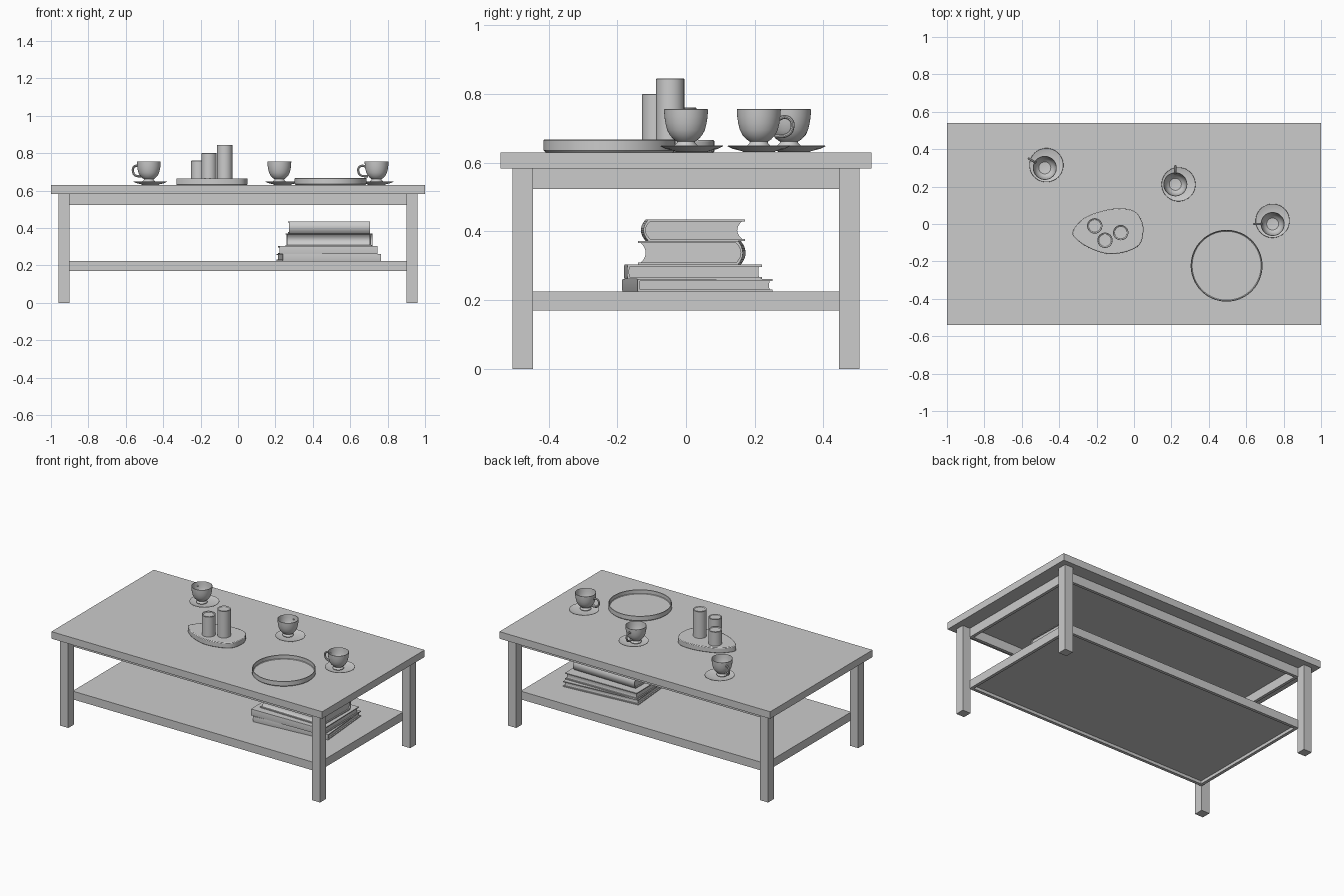
import bpy, bmesh, math
from mathutils import Vector, Matrix

if "Cube" in bpy.data.objects:
    bpy.data.objects.remove(bpy.data.objects["Cube"])


def finish(name, bm, smooth=True):
    bmesh.ops.remove_doubles(bm, verts=bm.verts, dist=1e-5)
    bmesh.ops.recalc_face_normals(bm, faces=bm.faces)
    mesh = bpy.data.meshes.new(name)
    bm.to_mesh(mesh)
    bm.free()
    ob = bpy.data.objects.new(name, mesh)
    bpy.context.collection.objects.link(ob)
    if smooth:
        shade(ob)
    return ob


def shade(ob):
    bpy.ops.object.select_all(action='DESELECT')
    ob.select_set(True)
    bpy.context.view_layer.objects.active = ob
    bpy.ops.object.shade_smooth_by_angle(angle=math.radians(35))


def box(name, x0, x1, y0, y1, z0, z1):
    bm = bmesh.new()
    size = Matrix.Diagonal((x1 - x0, y1 - y0, z1 - z0, 1))
    mid = Matrix.Translation(((x0 + x1) / 2, (y0 + y1) / 2, (z0 + z1) / 2))
    bmesh.ops.create_cube(bm, size=1, matrix=mid @ size)
    return finish(name, bm, False)


def lathe(name, profile, x, y, steps=48):
    """Revolve (radius, z) points around a vertical axis at x, y."""
    bm = bmesh.new()
    vs = [bm.verts.new((r, 0, z)) for r, z in profile]
    edges = [bm.edges.new(p) for p in zip(vs, vs[1:])]
    bmesh.ops.spin(bm, geom=vs + edges, cent=(0, 0, 0), axis=(0, 0, 1),
                   angle=math.tau, steps=steps, use_duplicate=False)
    ob = finish(name, bm)
    ob.location = (x, y, 0)
    return ob


def prism(name, points, direction):
    """Extrude a closed outline of 3D points along a direction."""
    bm = bmesh.new()
    face = bm.faces.new([bm.verts.new(p) for p in points])
    ext = bmesh.ops.extrude_face_region(bm, geom=[face])
    moved = [v for v in ext["geom"] if isinstance(v, bmesh.types.BMVert)]
    bmesh.ops.translate(bm, verts=moved, vec=direction)
    return finish(name, bm)


# Table top and legs
box("table_top", -1, 1, -0.54, 0.54, 0.583, 0.63)
for sx, side in ((-1, "left"), (1, "right")):
    for sy, end in ((-1, "front"), (1, "back")):
        x, y = sx * 0.93, sy * 0.475
        box(f"{end}_{side}_leg", x - 0.03, x + 0.03, y - 0.03, y + 0.03, 0, 0.583)

# Apron and shelf rails just inside the legs
X, Y, T = 0.905, 0.452, 0.02
for label, z0, z1 in (("apron", 0.523, 0.583), ("shelf_rail", 0.17, 0.225)):
    box(f"front_{label}", -X, X, -Y, -Y + T, z0, z1)
    box(f"back_{label}", -X, X, Y - T, Y, z0, z1)
    box(f"left_{label}", -X, -X + T, -Y + T, Y - T, z0, z1)
    box(f"right_{label}", X - T, X, -Y + T, Y - T, z0, z1)
box("shelf_panel", -X + T, X - T, -Y + T, Y - T, 0.19, 0.225)

# Egg-shaped candle tray, outline smoothed through a few points
egg = [(-.328, -.04), (-.27, .03), (-.17, .07), (-.08, .083), (.0, .07), (.04, .02),
       (.05, -.04), (.03, -.11), (-.04, -.148), (-.14, -.16), (-.24, -.128), (-.31, -.08)]
outline = []
for i in range(len(egg)):
    a, b, c, d = (Vector(egg[(i + k) % len(egg)]) for k in (-1, 0, 1, 2))
    for t in (0, .2, .4, .6, .8):
        p = 0.5 * (2 * b + (c - a) * t + (2 * a - 5 * b + 4 * c - d) * t * t
                   + (3 * b - a - 3 * c + d) * t ** 3)
        outline.append((p.x, p.y, 0.63))
tray = prism("candle_tray", outline, (0, 0, 0.036))
bev = tray.modifiers.new("soft_edge", 'BEVEL')
bev.width, bev.segments, bev.limit_method = 0.004, 2, 'ANGLE'

# Candles with slightly dished tops
for size, x, y, top in (("short", -.21, -.01, .76), ("medium", -.155, -.087, .80),
                        ("tall", -.071, -.046, .845)):
    lathe(f"{size}_candle", [(0, .666), (.041, .666), (.041, top - .002), (.039, top),
                             (.036, top - .001), (.033, top - .004), (0, top - .005)], x, y)

# Round serving tray with thin raised rim
lathe("round_tray", [(0, .63), (.186, .63), (.192, .636), (.192, .665), (.190, .667),
                     (.187, .665), (.187, .642), (.184, .639), (0, .639)], .495, -.223, 96)

# Cups with saucers and handles
CUP = [(0, .646), (.033, .646), (.034, .650), (.027, .657), (.026, .661), (.036, .668),
       (.047, .680), (.055, .695), (.060, .715), (.063, .735), (.064, .755), (.062, .756),
       (.060, .735), (.057, .715), (.052, .697), (.044, .683), (.032, .672), (0, .668)]
SAUCER = [(0, .631), (.045, .631), (.05, .634), (.075, .640), (.091, .648), (.090, .650),
          (.073, .645), (.045, .641), (0, .641)]
LOOP = [(.056, .726), (.075, .733), (.094, .724), (.098, .704), (.086, .683), (.046, .676)]


def handle(name, x, y, angle):
    cu = bpy.data.curves.new(name, 'CURVE')
    cu.dimensions = '3D'
    cu.bevel_depth, cu.bevel_resolution, cu.resolution_u = 0.006, 3, 6
    cu.use_fill_caps = True
    sp = cu.splines.new('BEZIER')
    sp.bezier_points.add(len(LOOP) - 1)
    for bp, (r, z) in zip(sp.bezier_points, LOOP):
        bp.co = (r, 0, z)
        bp.handle_left_type = bp.handle_right_type = 'AUTO'
    ob = bpy.data.objects.new(name, cu)
    bpy.context.collection.objects.link(ob)
    ob.location, ob.rotation_euler.z = (x, y, 0), angle
    bpy.ops.object.select_all(action='DESELECT')
    ob.select_set(True)
    bpy.context.view_layer.objects.active = ob
    bpy.ops.object.convert(target='MESH')
    shade(bpy.context.object)


for label, x, y, deg in (("left", -.477, .30, 150), ("middle", .221, .212, 90),
                         ("right", .741, .0, 180)):
    a = math.radians(deg)
    lathe(f"{label}_cup", CUP, x, y)
    lathe(f"{label}_saucer", SAUCER, x + .017 * math.sin(a), y - .017 * math.cos(a))
    handle(f"{label}_cup_handle", x, y, a)


def book(name, x, y, z, w, d, h, deg, bulge, flip=1):
    """Wrapped cover plus page block; spine at -y, or +y when flip is -1."""
    t, n = 0.006, 10

    def arc(y0, half, depth):
        steps = [-1 + 2 * i / n for i in range(n + 1)]
        return [(y0 - depth * (1 - s * s), h / 2 + s * half) for s in steps]

    spine = -d / 2 + bulge
    outer = arc(spine, h / 2, bulge)
    inner = arc(spine + t, h / 2 - t, bulge)
    cover = [(d / 2, 0)] + outer + [(d / 2, h), (d / 2, h - t)] + inner[::-1] + [(d / 2, t)]
    fore = arc(d / 2 - .008, h / 2 - t, max(bulge, .002))
    inset = 0.008
    for part, pts, half in (("cover", cover, w / 2), ("pages", inner + fore[::-1], w / 2 - inset)):
        ob = prism(f"{name}_{part}", [(-half, flip * p, q) for p, q in pts], (2 * half, 0, 0))
        ob.location, ob.rotation_euler.z = (x, y, z), math.radians(deg)


# Stack of books on the shelf
book("bottom_book", .485, .033, .225, .527, .395, .036, 4.9, .001)
book("second_book", .48, .02, .261, .523, .392, .042, 1, .001)
book("third_book", .487, .017, .303, .46, .305, .069, -1, .014, -1)
book("top_book", .487, .02, .372, .432, .295, .063, 1, .014)
